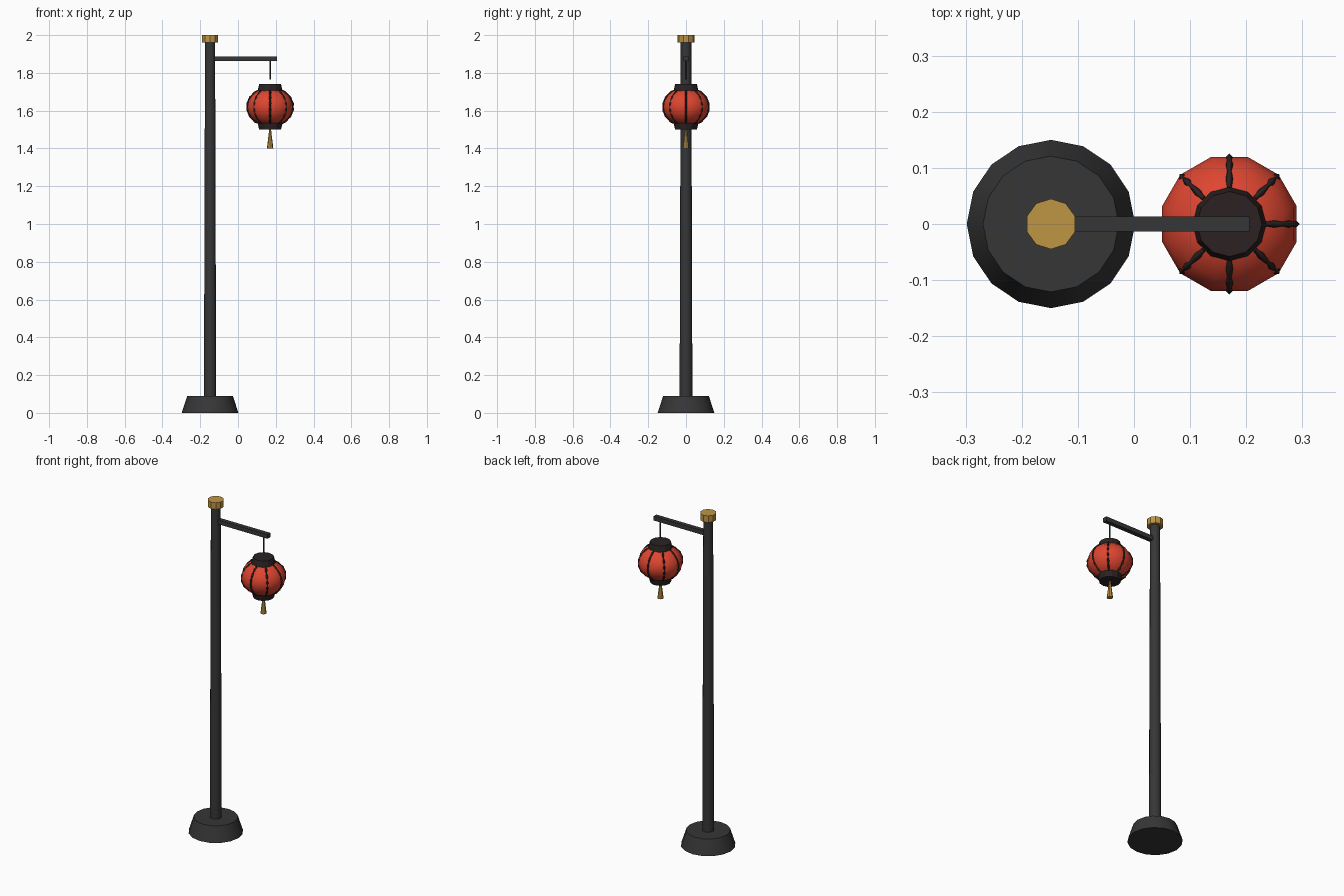
import bpy, math
from mathutils import Vector

if "Cube" in bpy.data.objects:
    bpy.data.objects.remove(bpy.data.objects["Cube"])

POLE_X, LAMP_X, LAMP_Z = -0.148, 0.17, 1.62


def material(name, r, g, b):
    mat = bpy.data.materials.new(name)
    mat.use_nodes = True
    mat.diffuse_color = (r, g, b, 1)
    bsdf = mat.node_tree.nodes["Principled BSDF"]
    bsdf.inputs["Base Color"].default_value = (r, g, b, 1)
    bsdf.inputs["Roughness"].default_value = 0.7
    return mat


iron = material("dark iron", 0.037, 0.037, 0.037)
ebony = material("dark wood", 0.025, 0.016, 0.016)
gold = material("gold", 0.52, 0.30, 0.055)
red = material("red paper", 0.73, 0.06, 0.03)


def finish(obj, name, mat, smooth=None):
    obj.name = name
    obj.data.materials.clear()
    obj.data.materials.append(mat)
    if smooth:
        bpy.ops.object.shade_smooth_by_angle(angle=math.radians(smooth))
    return obj


def column(name, mat, x, z0, z1, r0, r1, sides, smooth=None, turn=0):
    """Tapered upright cylinder from z0 to z1."""
    bpy.ops.mesh.primitive_cone_add(vertices=sides, radius1=r0, radius2=r1, depth=z1 - z0,
                                    location=(x, 0, (z0 + z1) / 2), rotation=(0, 0, turn))
    return finish(bpy.context.object, name, mat, smooth)


# Post: foot, pole and finial
column("base", iron, POLE_X, 0, 0.09, 0.15, 0.121, 16, 30)
column("pole", iron, POLE_X, 0.08, 1.97, 0.034, 0.028, 10, 40)
column("pole_cap", gold, POLE_X, 1.96, 2.0, 0.045, 0.045, 10)

# Arm and hanging wire
arm_start, arm_end = POLE_X, 0.206
bpy.ops.mesh.primitive_cube_add(size=1, location=((arm_start + arm_end) / 2, 0, 1.875))
bpy.context.object.scale = (arm_end - arm_start, 0.026, 0.026)
finish(bpy.context.object, "arm", iron)
column("wire", iron, LAMP_X, 1.765, 1.87, 0.004, 0.004, 6)

# Lantern body
bpy.ops.mesh.primitive_uv_sphere_add(segments=12, ring_count=10, radius=1,
                                     location=(LAMP_X, 0, LAMP_Z),
                                     rotation=(0, 0, math.radians(15)))
bpy.context.object.scale = (0.124, 0.124, 0.102)
finish(bpy.context.object, "lantern_body", red, 60)

# Lantern end caps and tassel
column("lantern_top", ebony, LAMP_X, 1.70, 1.74, 0.067, 0.058, 12)
column("lantern_bottom", ebony, LAMP_X, 1.50, 1.54, 0.058, 0.067, 12)
column("tassel", gold, LAMP_X, 1.40, 1.50, 0.017, 0.005, 8)

# Ribs: knotted cords following the lantern's curve
RIBS, KNOTS = 8, 12
ribs = bpy.data.curves.new("ribs", "CURVE")
ribs.dimensions = "3D"
ribs.bevel_depth = 0.0065
ribs.bevel_resolution = 0
ribs.use_fill_caps = True
for i in range(RIBS):
    angle = math.tau * i / RIBS
    spline = ribs.splines.new("POLY")
    spline.points.add(KNOTS)
    for k, point in enumerate(spline.points):
        tilt = math.radians(-58 + 116 * k / KNOTS)
        out = 0.121 * math.cos(tilt)
        point.co = (out * math.cos(angle), out * math.sin(angle), 0.102 * math.sin(tilt), 1)
        point.radius = 1.0 if k % 2 else 0.6
rib_obj = bpy.data.objects.new("ribs", ribs)
bpy.context.collection.objects.link(rib_obj)
rib_obj.location = Vector((LAMP_X, 0, LAMP_Z))
bpy.ops.object.select_all(action="DESELECT")
rib_obj.select_set(True)
bpy.context.view_layer.objects.active = rib_obj
bpy.ops.object.convert(target="MESH")
finish(bpy.context.object, "lantern_ribs", ebony)
